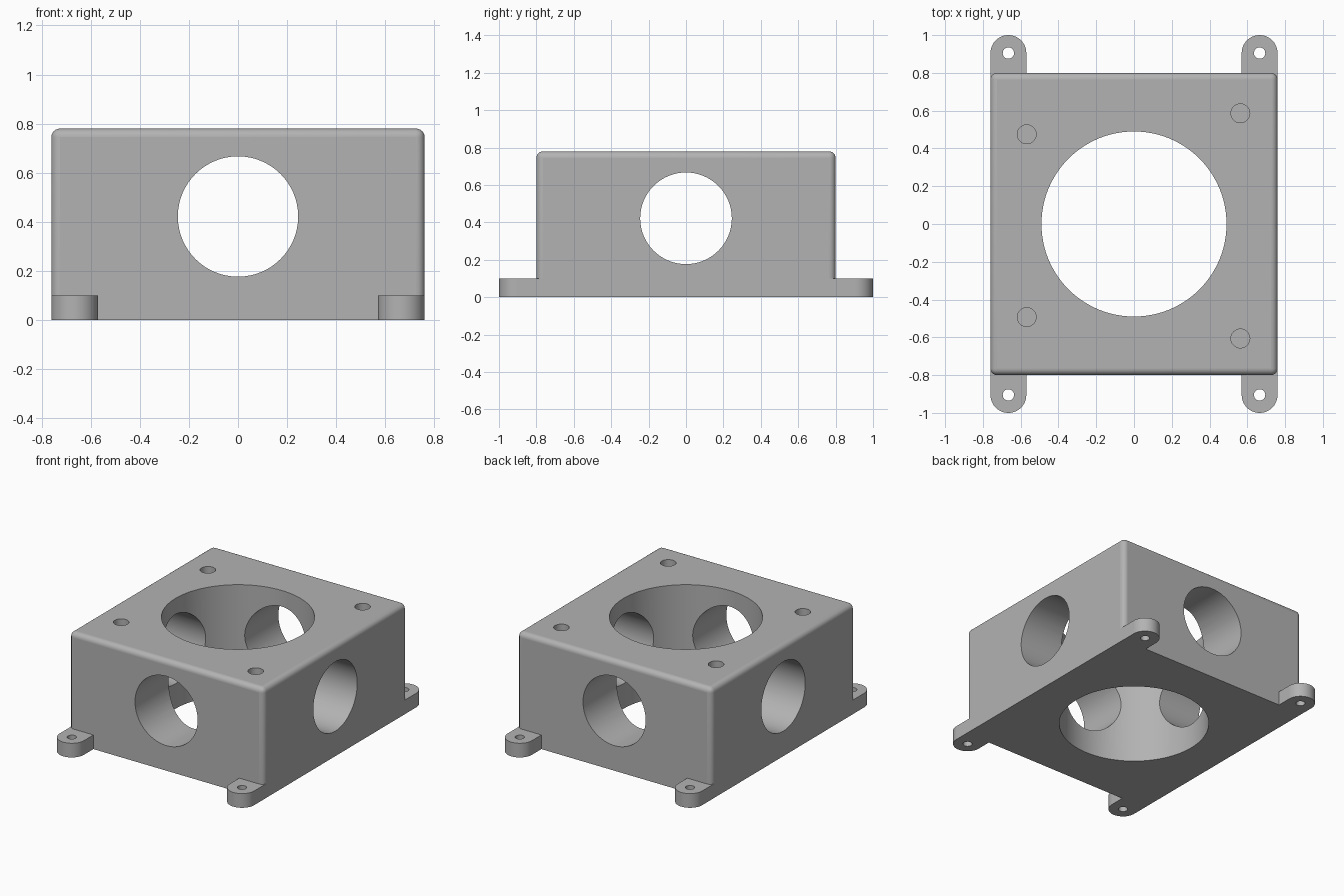
import bpy, bmesh, math
from mathutils import Matrix, Vector

if "Cube" in bpy.data.objects:
    bpy.data.objects.remove(bpy.data.objects["Cube"], do_unlink=True)

HALF_X, HALF_Y, HEIGHT = 0.76, 0.80, 0.78
TAB_R, TAB_H = 0.095, 0.10
TAB_X, TAB_Y = HALF_X - TAB_R, 1 - TAB_R

grey = bpy.data.materials.new("plain grey")
grey.use_nodes = True
grey.diffuse_color = (0.45, 0.45, 0.45, 1)
grey.node_tree.nodes["Principled BSDF"].inputs["Base Color"].default_value = grey.diffuse_color


def make_object(name, bm):
    bmesh.ops.recalc_face_normals(bm, faces=bm.faces)
    mesh = bpy.data.meshes.new(name)
    bm.to_mesh(mesh)
    bm.free()
    mesh.materials.append(grey)
    obj = bpy.data.objects.new(name, mesh)
    bpy.context.collection.objects.link(obj)
    return obj


def cylinder(name, centre, radius, depth, axis="Z", sides=64):
    turn = {"X": Matrix.Rotation(math.pi / 2, 4, "Y"),
            "Y": Matrix.Rotation(math.pi / 2, 4, "X"),
            "Z": Matrix.Identity(4)}[axis]
    bm = bmesh.new()
    bmesh.ops.create_cone(bm, cap_ends=True, segments=sides, radius1=radius, radius2=radius,
                          depth=depth, matrix=Matrix.Translation(centre) @ turn)
    return make_object(name, bm)


def combine(target, tool, operation):
    # Apply a boolean and discard the tool
    mod = target.modifiers.new(operation, "BOOLEAN")
    mod.operation, mod.solver, mod.object = operation, "EXACT", tool
    bpy.context.view_layer.objects.active = target
    bpy.ops.object.modifier_apply(modifier=mod.name)
    bpy.data.objects.remove(tool, do_unlink=True)


# Block with rounded top and upright edges
bm = bmesh.new()
bmesh.ops.create_cube(bm, size=1, matrix=Matrix.Translation((0, 0, HEIGHT / 2))
                      @ Matrix.Diagonal((2 * HALF_X, 2 * HALF_Y, HEIGHT, 1)))
rounded = [e for e in bm.edges if max(v.co.z for v in e.verts) > HEIGHT / 2]
bmesh.ops.bevel(bm, geom=rounded, offset=0.035, segments=6, profile=0.5, affect="EDGES")
body = make_object("junction_block", bm)

# Round-ended mounting tabs at the four corners
for sx in (-1, 1):
    for sy in (-1, 1):
        outline = [(TAB_R, 0.65 - TAB_Y)]
        outline += [(TAB_R * math.cos(a), TAB_R * math.sin(a))
                    for a in (math.pi * i / 24 for i in range(25))]
        outline += [(-TAB_R, 0.65 - TAB_Y)]
        bm = bmesh.new()
        face = bm.faces.new([bm.verts.new((sx * (TAB_X + x), sy * (TAB_Y + y), 0))
                             for x, y in outline])
        side = bmesh.ops.extrude_face_region(bm, geom=[face])["geom"]
        bmesh.ops.translate(bm, vec=Vector((0, 0, TAB_H)),
                            verts=[g for g in side if isinstance(g, bmesh.types.BMVert)])
        combine(body, make_object("mounting_tab", bm), "UNION")
        combine(body, cylinder("tab_hole", (sx * TAB_X, sy * TAB_Y, 0), 0.03, 0.5, sides=32),
                "DIFFERENCE")

# Large bore and the two crossing side bores
combine(body, cylinder("main_bore", (0, 0, 0.4), 0.49, 2, sides=96), "DIFFERENCE")
for axis in "XY":
    combine(body, cylinder("side_bore", (0, 0, 0.422), 0.245, 3, axis), "DIFFERENCE")

# Blind screw holes in the top
for x, y in ((-0.568, 0.475), (-0.568, -0.493), (0.563, 0.586), (0.563, -0.606)):
    combine(body, cylinder("screw_hole", (x, y, HEIGHT), 0.05, 0.5, sides=32), "DIFFERENCE")

# Smooth curved walls, crisp flat faces
bm = bmesh.new()
bm.from_mesh(body.data)
for f in bm.faces:
    f.smooth = max(abs(c) for c in f.normal) < 0.9999
for e in bm.edges:
    e.smooth = (all(f.smooth for f in e.link_faces)
                and e.calc_face_angle(math.pi) < math.radians(30))
bm.to_mesh(body.data)
bm.free()
